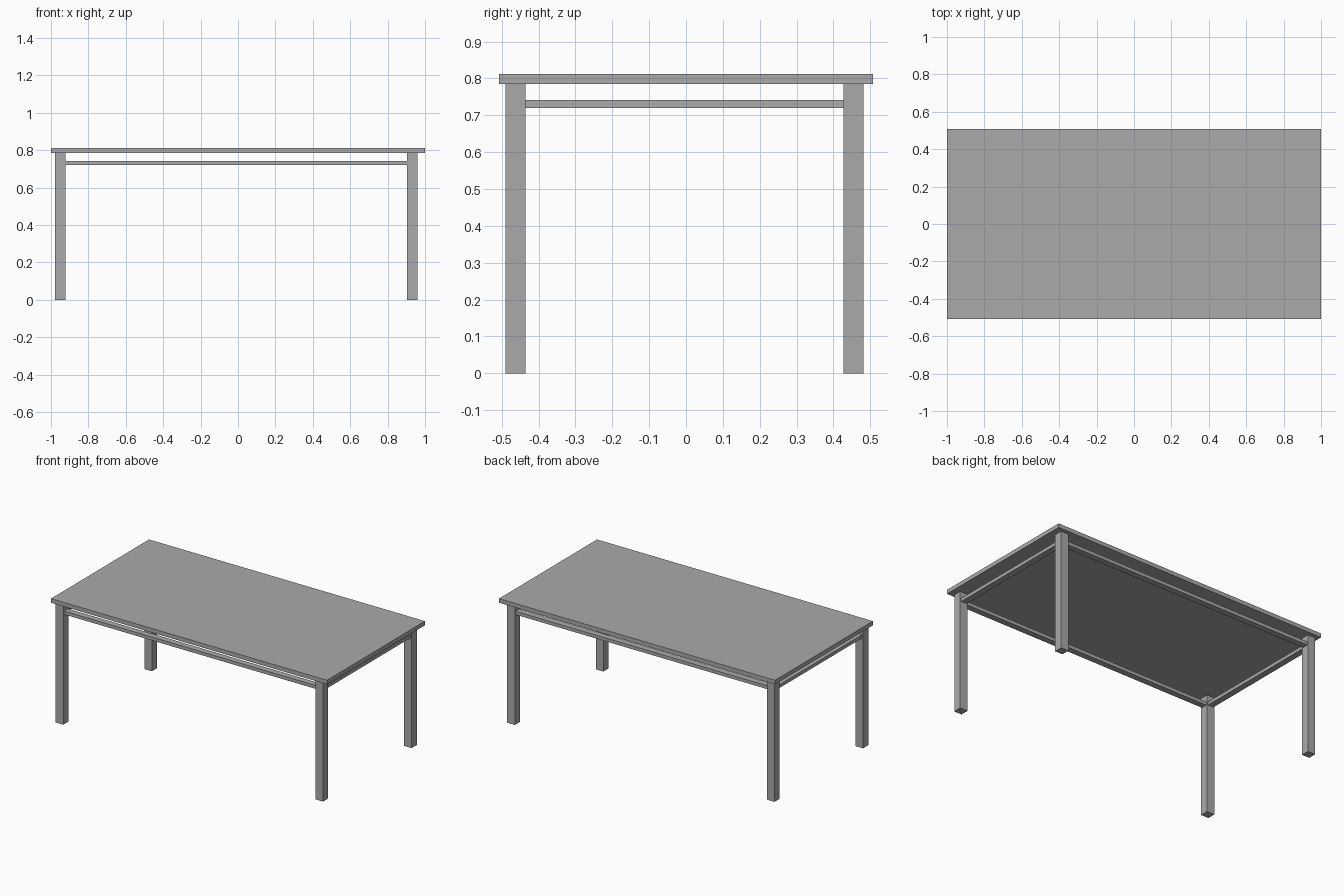
import bpy

cube = bpy.data.objects.get("Cube")
if cube:
    bpy.data.objects.remove(cube, do_unlink=True)

grey = bpy.data.materials.new("plain_grey")
grey.use_nodes = True
colour = (0.4, 0.4, 0.4, 1)
grey.diffuse_color = colour
grey.node_tree.nodes["Principled BSDF"].inputs["Base Color"].default_value = colour


def box(name, x, y, z):
    """Box from (min, max) ranges on each axis."""
    spans = (x, y, z)
    bpy.ops.mesh.primitive_cube_add(size=1, location=[(a + b) / 2 for a, b in spans])
    obj = bpy.context.object
    obj.name = name
    obj.scale = [b - a for a, b in spans]
    bpy.ops.object.transform_apply(location=False, rotation=False, scale=True)
    obj.data.materials.append(grey)
    return obj


# Leg footprints sit slightly off centre under the top
leg_x = {"right": (-0.978, -0.923), "left": (0.904, 0.959)}
leg_y = {"front": (-0.49, -0.436), "back": (0.427, 0.481)}
under, inset = 0.785, 0.007
rail_z = (0.72, 0.742)

# Table top
box("table_top", (-1, 1), (-0.507, 0.507), (under, 0.812))

# Legs
for depth, y in leg_y.items():
    for side, x in leg_x.items():
        box(f"{depth}_{side}_leg", x, y, (0, under))

# Long rails at front and back
for depth, (a, b) in leg_y.items():
    box(f"{depth}_rail", (leg_x["right"][1], leg_x["left"][0]),
        (a + inset, b - inset), rail_z)

# Short rails at the sides
for side, (a, b) in leg_x.items():
    box(f"{side}_rail", (a + inset, b - inset),
        (leg_y["front"][1], leg_y["back"][0]), rail_z)
